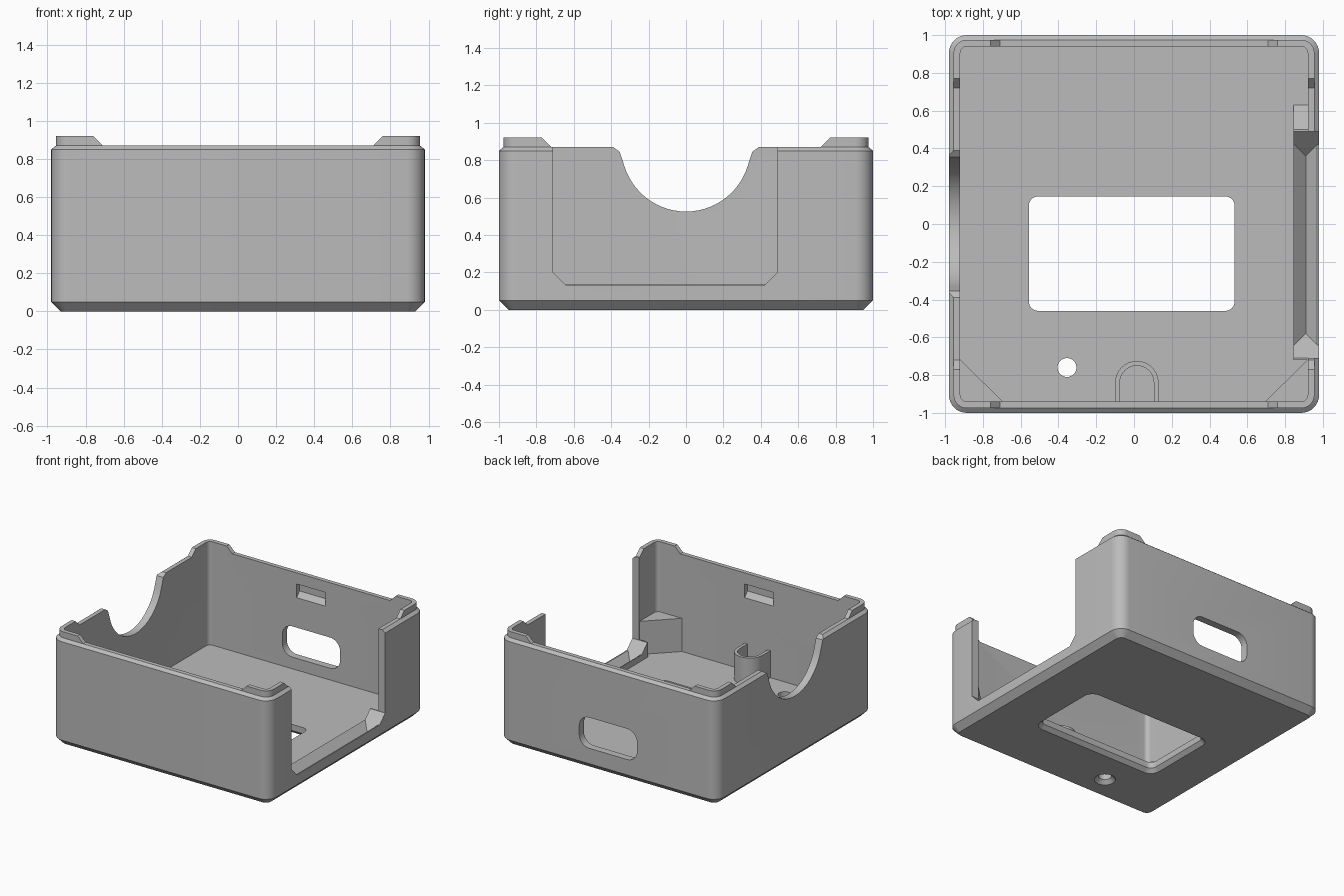
import bpy, bmesh, math

cube = bpy.data.objects.get("Cube")
if cube:
    bpy.data.objects.remove(cube, do_unlink=True)

grey = bpy.data.materials.new("plastic grey")
grey.use_nodes = True
grey.diffuse_color = (0.5, 0.5, 0.5, 1)
grey.node_tree.nodes["Principled BSDF"].inputs["Base Color"].default_value = (0.5, 0.5, 0.5, 1)


def skin(name, rings):
    """Solid skinned through matching rings of points, capped at both ends."""
    bm = bmesh.new()
    loops = [[bm.verts.new(p) for p in ring] for ring in rings]
    n = len(loops[0])
    for a, b in zip(loops, loops[1:]):
        for i in range(n):
            j = (i + 1) % n
            bm.faces.new((a[i], a[j], b[j], b[i]))
    bm.faces.new(loops[0])
    bm.faces.new(loops[-1])
    bmesh.ops.recalc_face_normals(bm, faces=bm.faces)
    mesh = bpy.data.meshes.new(name)
    bm.to_mesh(mesh)
    bm.free()
    mesh.materials.append(grey)
    obj = bpy.data.objects.new(name, mesh)
    bpy.context.collection.objects.link(obj)
    return obj


def along_x(name, profile, lo, hi):
    return skin(name, [[(x, y, z) for y, z in profile] for x in (lo, hi)])


def along_y(name, profile, lo, hi):
    return skin(name, [[(x, y, z) for x, z in profile] for y in (lo, hi)])


def along_z(name, profile, lo, hi):
    return skin(name, [[(x, y, z) for x, y in profile] for z in (lo, hi)])


def rounded(cx, cy, hx, hy, r, steps=8):
    """Outline of a rounded rectangle."""
    points = []
    corners = ((1, 1), (-1, 1), (-1, -1), (1, -1))
    for k, (sx, sy) in enumerate(corners):
        for i in range(steps + 1):
            a = math.pi / 2 * (k + i / steps)
            points.append((cx + sx * (hx - r) + r * math.cos(a),
                           cy + sy * (hy - r) + r * math.sin(a)))
    return points


def combine(target, tool, operation="DIFFERENCE"):
    mod = target.modifiers.new("combine", "BOOLEAN")
    mod.operation = operation
    mod.solver = "EXACT"
    mod.object = tool
    bpy.context.view_layer.objects.active = target
    bpy.ops.object.modifier_apply(modifier=mod.name)
    bpy.data.objects.remove(tool, do_unlink=True)


# Case shell: outside from the bottom up, over the lip, down to the floor
shell_steps = [(0.05, 0), (0, 0.05), (0, 0.85), (0.025, 0.87), (0.025, 0.92),
               (0.06, 0.92), (0.06, 0.08)]
case = skin("case_shell", [
    [(x, y, z) for x, y in rounded(0, 0, 0.98 - d, 1 - d, 0.095 - d)]
    for d, z in shell_steps])

# Inner ledge below the side opening, ramped at the back
combine(case, along_x("ledge", [(-0.72, 0.04), (-0.72, 0.2), (0.5, 0.2),
                                (0.63, 0.08), (0.63, 0.04)], 0.845, 0.95), "UNION")

# Lower the lip between the raised corners
lip_x = [(-0.71, 0.87), (0.71, 0.87), (0.81, 0.97), (-0.81, 0.97)]
lip_y = [(s * 1.015, z) for s, z in lip_x]
combine(case, along_y("lip_cut_y", lip_x, -1.1, 1.1))
combine(case, along_x("lip_cut_x", lip_y, -1.1, 1.1))

# Large side opening with bevelled lower corners
combine(case, along_x("opening_cut", [
    (-0.71, 1), (-0.71, 0.2), (-0.64, 0.13), (0.42, 0.13), (0.49, 0.2), (0.49, 1)],
    0.8, 1.1))

# V groove along the opening's sill
combine(case, skin("groove_cut", [
    [(0.83, y, 0.15), (0.99, y, 0.15), (0.91, y + shift, 0.07)]
    for y, shift in ((-0.66, 0.08), (0.44, -0.08))]))

# Round notch in the opposite wall, flared at the top
arc = [(-0.345 * math.cos(math.pi * i / 32), 0.87 - 0.345 * math.sin(math.pi * i / 32))
       for i in range(4 - 1, 30)]
flare = [(0.355, 0.845), (0.39, 0.87), (0.39, 1)]
combine(case, along_x("notch_cut",
                      [(-y, z) for y, z in reversed(flare)] + arc + flare, -1.1, -0.85))

# Floor window and screw hole, both widened at the underside
for cx, cy, hx, hy, r in ((-0.012, -0.157, 0.545, 0.303, 0.05),
                          (-0.355, -0.76, 0.05, 0.05, 0.0499)):
    combine(case, skin("floor_cut", [
        [(x, y, z) for x, y in rounded(cx, cy, hx + g, hy + g, r + g)]
        for g, z in ((0.04, -0.01), (0, 0.03), (0, 0.2))]))

# Rounded port in the back wall
combine(case, along_y("port_cut", rounded(0, 0.3, 0.26, 0.125, 0.09), 0.85, 1.1))

# Catch pockets inside the front and back walls
for s in (-1, 1):
    pocket = [(s * 0.92, 0.645), (s * 0.975, 0.71), (s * 0.975, 0.78), (s * 0.92, 0.78)]
    combine(case, along_x("pocket_cut", pocket, -0.13, 0.13))

# Triangular corner supports at the front
supports = [along_z(name, [(s * 0.925, -0.945), (s * 0.925, -0.712), (s * 0.69, -0.945)],
                    0.06, 0.35)
            for name, s in (("left_corner_support", 1), ("right_corner_support", -1))]


# U-shaped guide standing against the front wall
def arch(r):
    bow = [(0.015 + r * math.cos(math.pi * i / 16), -0.84 + r * math.sin(math.pi * i / 16))
           for i in range(17)]
    return [(0.015 + r, -0.95)] + bow + [(0.015 - r, -0.95)]


guide = along_z("front_guide", arch(0.115) + arch(0.09)[::-1], 0.06, 0.3)

# Smooth the rounded surfaces and keep the edges sharp
bpy.ops.object.select_all(action="DESELECT")
for obj in [case, guide] + supports:
    obj.select_set(True)
bpy.context.view_layer.objects.active = case
bpy.ops.object.shade_smooth_by_angle(angle=math.radians(25))
